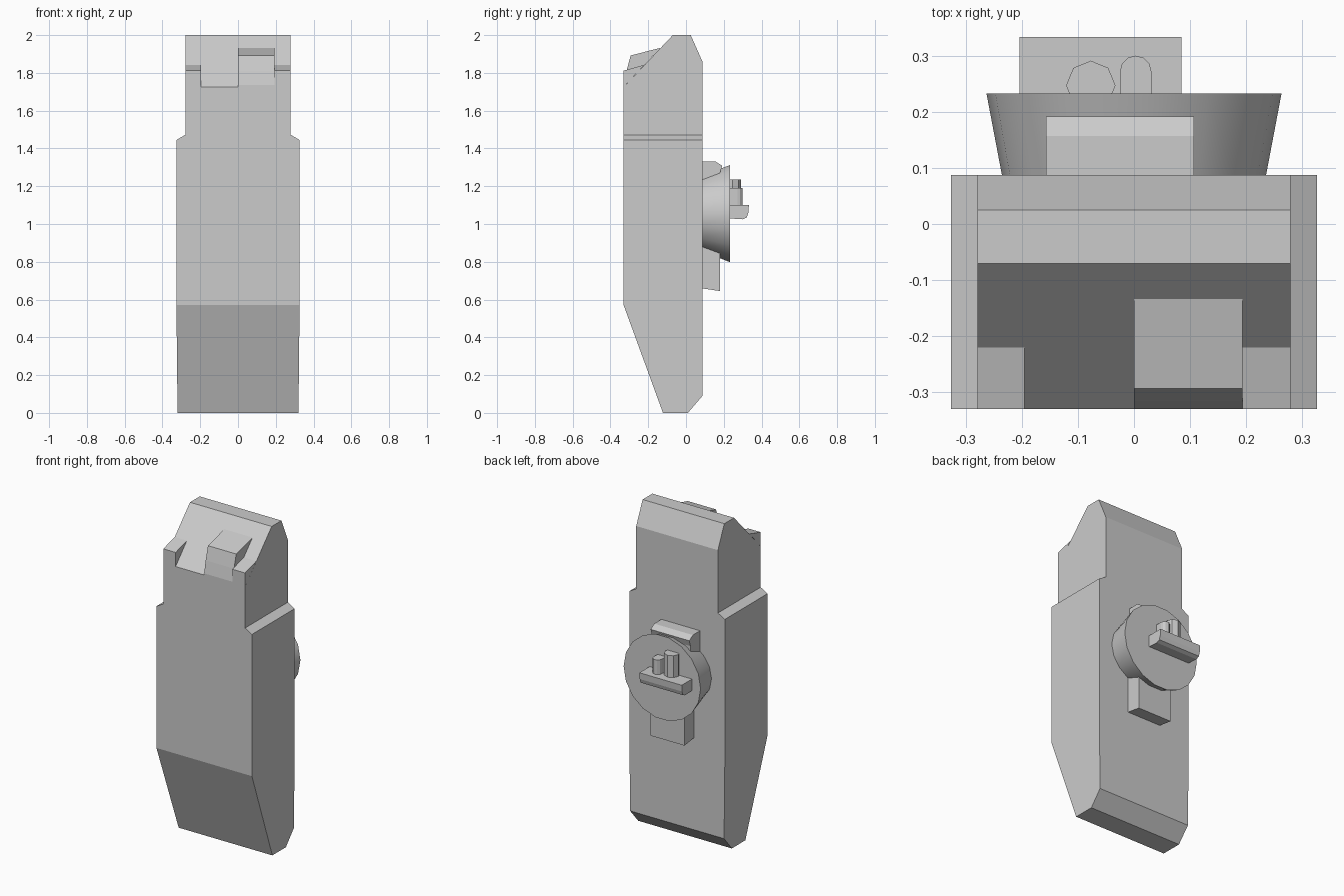
import bpy, bmesh, math

if "Cube" in bpy.data.objects:
    bpy.data.objects.remove(bpy.data.objects["Cube"])


def finish(name, bm):
    bmesh.ops.recalc_face_normals(bm, faces=bm.faces[:])
    mesh = bpy.data.meshes.new(name)
    bm.to_mesh(mesh)
    bm.free()
    ob = bpy.data.objects.new(name, mesh)
    bpy.context.collection.objects.link(ob)
    return ob


def prism(name, pts, axis, lo, hi):
    """Extrude a 2D outline along one axis: (y,z) on x, (x,z) on y, (x,y) on z."""
    bm = bmesh.new()
    rings = []
    for d in (lo, hi):
        ring = []
        for p in pts:
            co = list(p)
            co.insert("xyz".index(axis), d)
            ring.append(bm.verts.new(co))
        bm.faces.new(ring)
        rings.append(ring)
    n = len(pts)
    for i in range(n):
        j = (i + 1) % n
        bm.faces.new((rings[0][i], rings[0][j], rings[1][j], rings[1][i]))
    return finish(name, bm)


# Body: side profile trimmed by the shouldered front outline
body = prism("body", [(-0.122, 0), (0.01, 0), (0.087, 0.09), (0.087, 1.86),
                      (0.025, 2.0), (-0.07, 2.0), (-0.33, 1.725), (-0.33, 0.57)],
             "x", -0.5, 0.5)
half = [(0.32, -0.1), (0.32, 0), (0.326, 0.57), (0.326, 1.445), (0.279, 1.472), (0.279, 2.1)]
outline = half + [(-x, z) for x, z in reversed(half)]
cutter = prism("outline_cutter", outline, "y", -0.6, 0.6)
cutter.hide_render = True
mod = body.modifiers.new("trim", "BOOLEAN")
mod.operation = "INTERSECT"
mod.solver = "EXACT"
mod.object = cutter
bpy.context.view_layer.objects.active = body
body.select_set(True)
bpy.ops.object.modifier_apply(modifier="trim")
bpy.data.objects.remove(cutter)
body.select_set(False)

# Corner pads and raised tab on the sloped top
for side, lo, hi in (("left", -0.279, -0.195), ("right", 0.193, 0.279)):
    prism(side + "_corner_pad", [(-0.22, 1.843), (-0.33, 1.812), (-0.33, 1.725)], "x", lo, hi)
prism("top_tab", [(-0.134, 1.933), (-0.293, 1.892), (-0.315, 1.81), (-0.33, 1.735), (-0.33, 1.725)],
      "x", 0.0, 0.193)

# Clip blocks above and below the dial
prism("upper_block", [(0.08, 1.33), (0.157, 1.33), (0.192, 1.308), (0.18, 1.27),
                      (0.18, 1.15), (0.08, 1.15)], "x", -0.157, 0.107)
prism("lower_block", [(0.08, 0.66), (0.18, 0.645), (0.18, 0.9), (0.08, 0.9)], "x", -0.116, 0.116)

# Flared round dial on the back
bm = bmesh.new()
sides = 18
rings = []
for y, rx, rz in ((0.08, 0.234, 0.2), (0.233, 0.263, 0.261)):
    ring = []
    for i in range(sides):
        a = 2 * math.pi * i / sides
        ring.append(bm.verts.new((rx * math.cos(a), y, 1.055 + rz * math.sin(a))))
    bm.faces.new(ring)
    rings.append(ring)
for i in range(sides):
    j = (i + 1) % sides
    bm.faces.new((rings[0][i], rings[0][j], rings[1][j], rings[1][i]))
dial = finish("dial", bm)
bpy.context.view_layer.objects.active = dial
dial.select_set(True)
bpy.ops.object.shade_smooth_by_angle(angle=math.radians(35))
dial.select_set(False)

# Ledge bar with two pegs standing on it
prism("ledge_bar", [(0.225, 1.03), (0.3, 1.025), (0.322, 1.035), (0.33, 1.06),
                    (0.333, 1.1), (0.225, 1.1)], "x", -0.204, 0.085)
prism("large_peg", [(-0.077 + 0.044 * math.sin(k * math.pi / 4),
                     0.247 + 0.044 * math.cos(k * math.pi / 4)) for k in range(8)],
      "z", 1.09, 1.235)
arc = [(0.003 + 0.028 * math.cos(k * math.pi / 6), 0.272 + 0.028 * math.sin(k * math.pi / 6))
       for k in range(7)]
prism("small_peg", arc + [(-0.025, 0.225), (0.031, 0.225)], "z", 1.09, 1.19)
